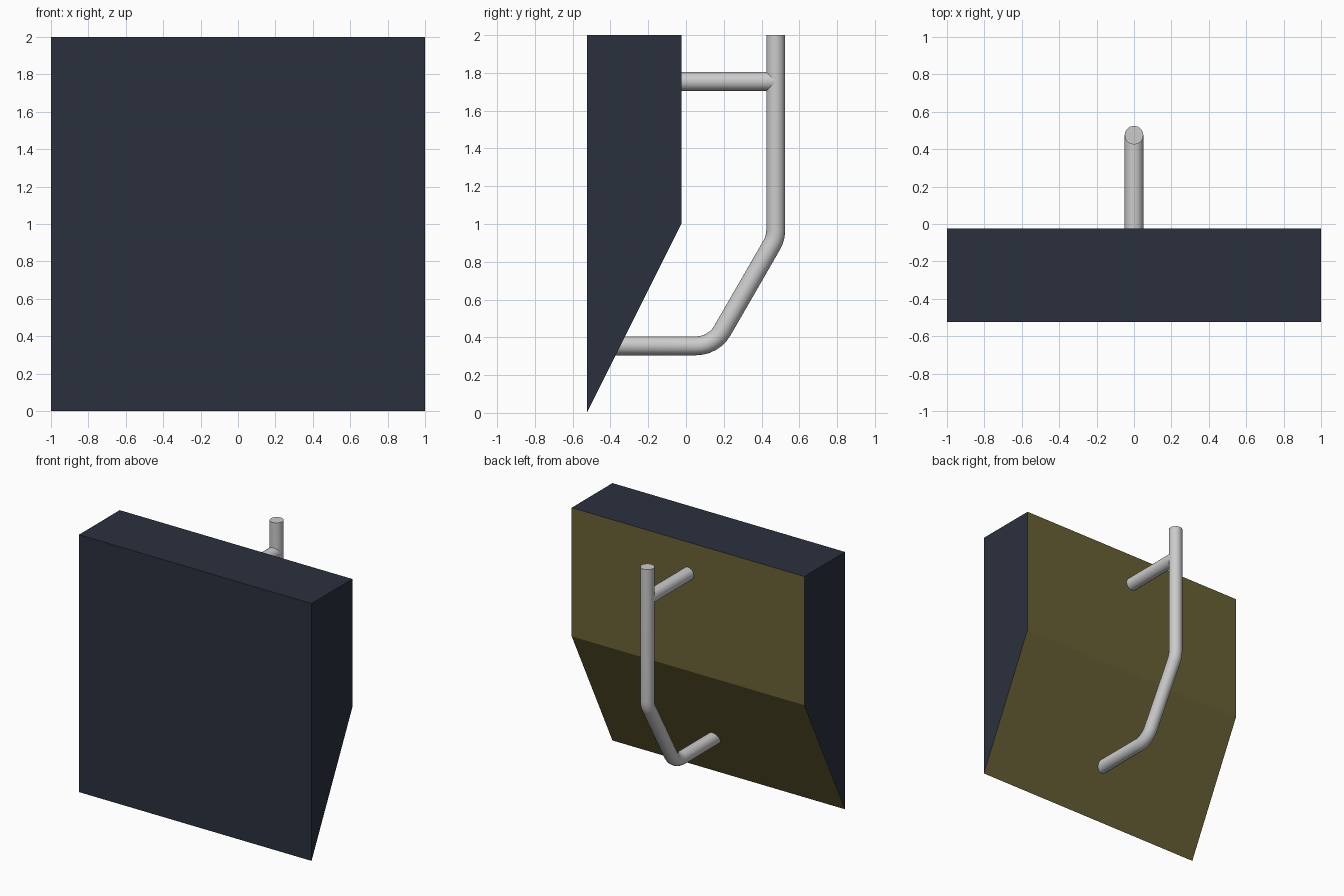
import bpy, bmesh, math
from mathutils import Vector, Matrix

if "Cube" in bpy.data.objects:
    bpy.data.objects.remove(bpy.data.objects["Cube"])

R, SIDES = 0.05, 16


def material(name, rgb):
    m = bpy.data.materials.new(name)
    m.diffuse_color = (*rgb, 1)
    m.use_nodes = True
    m.node_tree.nodes["Principled BSDF"].inputs["Base Color"].default_value = m.diffuse_color
    return m


def add_object(name, bm):
    bmesh.ops.recalc_face_normals(bm, faces=bm.faces)
    me = bpy.data.meshes.new(name)
    bm.to_mesh(me)
    bm.free()
    ob = bpy.data.objects.new(name, me)
    bpy.context.collection.objects.link(ob)
    return ob


def fillet(pts, radius, steps=6):
    # Rounds the inner corners of a path; returns (point, tangent) pairs
    pts = [Vector((0, y, z)) for y, z in pts]
    out = [(pts[0], (pts[1] - pts[0]).normalized())]
    for a, p, b in zip(pts, pts[1:], pts[2:]):
        d1, d2 = (p - a).normalized(), (b - p).normalized()
        ang = d1.angle(d2)
        axis = d1.cross(d2).normalized()
        start = p - d1 * radius * math.tan(ang / 2)
        center = start + axis.cross(d1) * radius
        for i in range(steps + 1):
            rot = Matrix.Rotation(ang * i / steps, 3, axis)
            out.append((center + rot @ (start - center), rot @ d1))
    out.append((pts[-1], (pts[-1] - pts[-2]).normalized()))
    return out


def tube(name, pts, radius=0.16, end_slope=0.0):
    bm = bmesh.new()
    rings = []
    for p, t in fillet(pts, radius):
        n = Vector((0, -t.z, t.y))
        rings.append([bm.verts.new(p + R * (Vector((math.cos(a), 0, 0)) + n * math.sin(a)))
                      for a in (2 * math.pi * k / SIDES for k in range(SIDES))])
    # Last ring is slanted to meet the panel
    for v in rings[-1]:
        v.co.y += (v.co.z - pts[-1][1]) * end_slope
    for r, s in zip(rings, rings[1:]):
        for k in range(SIDES):
            j = (k + 1) % SIDES
            bm.faces.new((r[k], r[j], s[j], s[k]))
    bm.faces.new(rings[0])
    bm.faces.new(rings[-1])
    ob = add_object(name, bm)
    bpy.ops.object.select_all(action='DESELECT')
    bpy.context.view_layer.objects.active = ob
    ob.select_set(True)
    bpy.ops.object.shade_smooth_by_angle(angle=math.radians(35))
    return ob


# Panel: profile with sloped lower back, extruded across x
bm = bmesh.new()
profile = [(-0.525, 0), (-0.525, 2), (-0.025, 2), (-0.025, 1)]
face = bm.faces.new([bm.verts.new((-1, y, z)) for y, z in profile])
ext = bmesh.ops.extrude_face_region(bm, geom=[face])
bmesh.ops.translate(bm, vec=(2, 0, 0),
                    verts=[g for g in ext['geom'] if isinstance(g, bmesh.types.BMVert)])
panel = add_object("panel", bm)
panel.data.materials.append(material("navy", (0.024, 0.030, 0.048)))
panel.data.materials.append(material("olive", (0.145, 0.120, 0.038)))
for f in panel.data.polygons:
    if f.normal.y > 0.5:
        f.material_index = 1

# Bent upright post, lower end flush with the slope
tube("support_post", [(0.475, 2), (0.475, 0.925), (0.146, 0.355), (-0.3475, 0.355)],
     end_slope=0.5)

# Upper strut joining post and panel
tube("upper_strut", [(0.47, 1.755), (-0.025, 1.755)])
